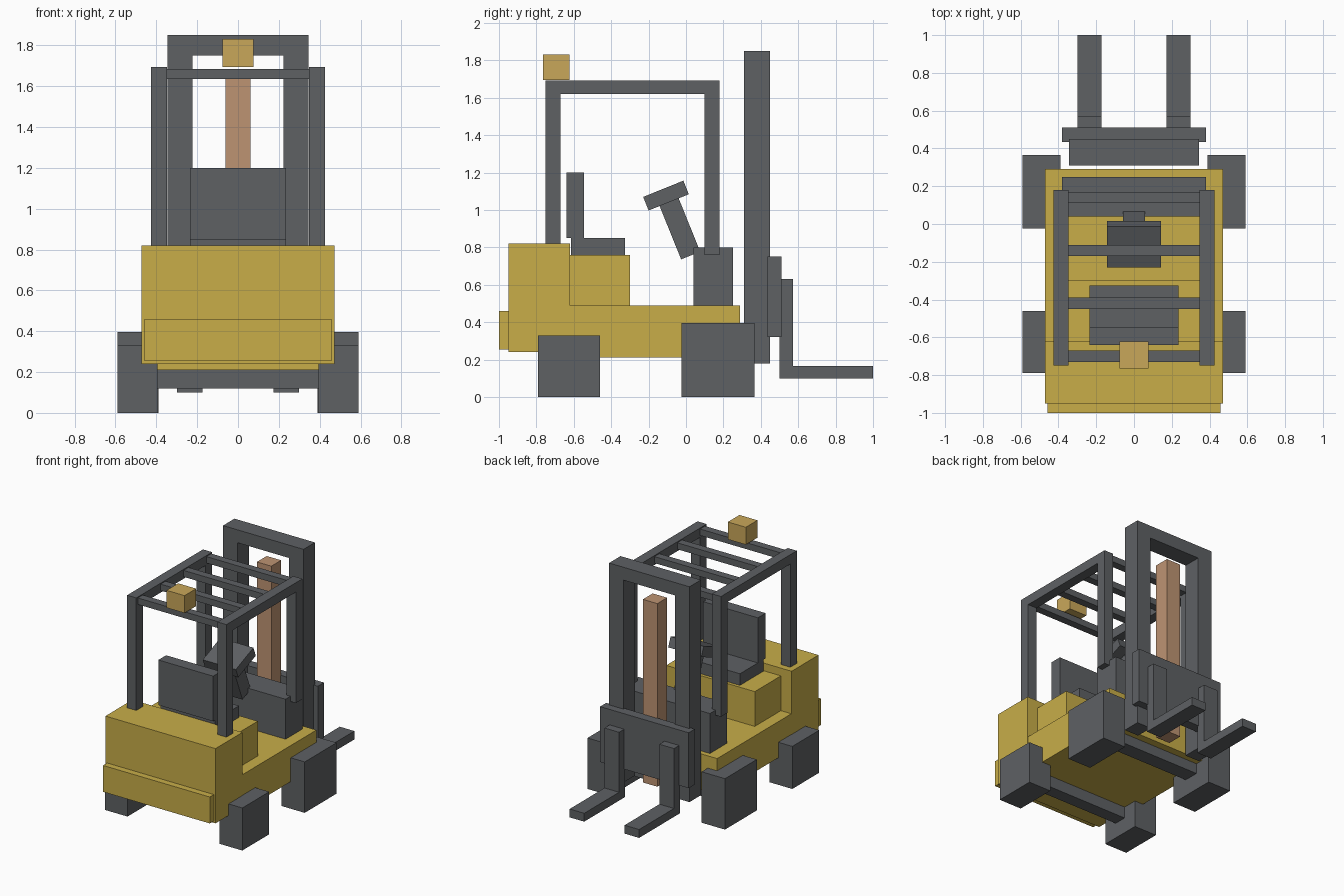
import bpy
import math
from mathutils import Matrix

cube = bpy.data.objects.get("Cube")
if cube:
    bpy.data.objects.remove(cube, do_unlink=True)


def material(name, rgb):
    mat = bpy.data.materials.new(name)
    mat.use_nodes = True
    mat.diffuse_color = (*rgb, 1)
    mat.node_tree.nodes["Principled BSDF"].inputs["Base Color"].default_value = (*rgb, 1)
    return mat


YELLOW = material("body yellow", (0.578, 0.42, 0.066))
GREY = material("dark grey", (0.112, 0.119, 0.127))
AMBER = material("beacon amber", (0.584, 0.39, 0.102))
COPPER = material("cylinder copper", (0.515, 0.296, 0.171))

CORNERS = [(x, y, z) for x in (0, 1) for y in (0, 1) for z in (0, 1)]
FACES = [(0, 1, 3, 2), (4, 6, 7, 5), (0, 4, 5, 1), (2, 3, 7, 6), (0, 2, 6, 4), (1, 5, 7, 3)]


def box(name, mat, x, y, z, tilt=0):
    """Box spanning the given x, y and z ranges, tilted about its own centre."""
    spans = (x, y, z)
    centre = [(a + b) / 2 for a, b in spans]
    verts = [[(c - 0.5) * (s[1] - s[0]) for c, s in zip(corner, spans)] for corner in CORNERS]
    mesh = bpy.data.meshes.new(name)
    mesh.from_pydata(verts, [], FACES)
    mesh.materials.append(mat)
    obj = bpy.data.objects.new(name, mesh)
    obj.matrix_world = Matrix.Translation(centre) @ Matrix.Rotation(math.radians(tilt), 4, "X")
    bpy.context.collection.objects.link(obj)


def centred(name, mat, half, y, z, tilt=0):
    box(name, mat, (-half, half), y, z, tilt)


def pair(name, mat, x, y, z):
    box("left_" + name, mat, x, y, z)
    box("right_" + name, mat, (-x[1], -x[0]), y, z)


# Body
centred("chassis", YELLOW, 0.47, (-0.78, 0.29), (0.21, 0.49))
centred("counterweight", YELLOW, 0.472, (-0.95, -0.62), (0.24, 0.82))
centred("bumper", YELLOW, 0.458, (-1.0, -0.95), (0.255, 0.46))
centred("engine_hood", YELLOW, 0.38, (-0.62, -0.30), (0.49, 0.76))
centred("dashboard", GREY, 0.38, (0.04, 0.25), (0.49, 0.80))

# Seat and steering
centred("seat_cushion", GREY, 0.235, (-0.615, -0.325), (0.76, 0.85))
centred("seat_back", GREY, 0.235, (-0.64, -0.545), (0.85, 1.20))
centred("steering_column", GREY, 0.057, (-0.09, 0.02), (0.745, 1.065), 22)
centred("steering_wheel", GREY, 0.142, (-0.223, 0.009), (1.038, 1.116), 22)

# Wheels and axles
pair("drive_wheel", GREY, (0.39, 0.59), (-0.025, 0.365), (0, 0.395))
pair("steer_wheel", GREY, (0.395, 0.59), (-0.79, -0.46), (0, 0.33))
centred("drive_axle", GREY, 0.40, (0.11, 0.23), (0.13, 0.25))
centred("steer_axle", GREY, 0.40, (-0.675, -0.575), (0.12, 0.21))

# Overhead guard
GUARD_X = (0.348, 0.426)
pair("rear_post", GREY, GUARD_X, (-0.75, -0.67), (0.80, 1.69))
pair("front_post", GREY, GUARD_X, (0.10, 0.18), (0.76, 1.69))
pair("roof_rail", GREY, GUARD_X, (-0.75, 0.18), (1.62, 1.693))
for i in range(4):
    y = -0.70 + i * 0.28
    centred(f"roof_bar_{i + 1}", GREY, 0.35, (y - 0.03, y + 0.03), (1.635, 1.685))
centred("beacon", AMBER, 0.077, (-0.765, -0.623), (1.695, 1.83))

# Mast, carriage and forks
pair("mast_rail", GREY, (0.222, 0.345), (0.31, 0.45), (0.18, 1.85))
centred("mast_top", GREY, 0.345, (0.31, 0.45), (1.75, 1.85))
centred("lift_cylinder", COPPER, 0.062, (0.32, 0.44), (0.22, 1.64))
centred("carriage", GREY, 0.38, (0.435, 0.51), (0.32, 0.75))
pair("fork_shank", GREY, (0.173, 0.298), (0.50, 0.573), (0.10, 0.63))
pair("fork_blade", GREY, (0.173, 0.298), (0.50, 1.0), (0.10, 0.165))
